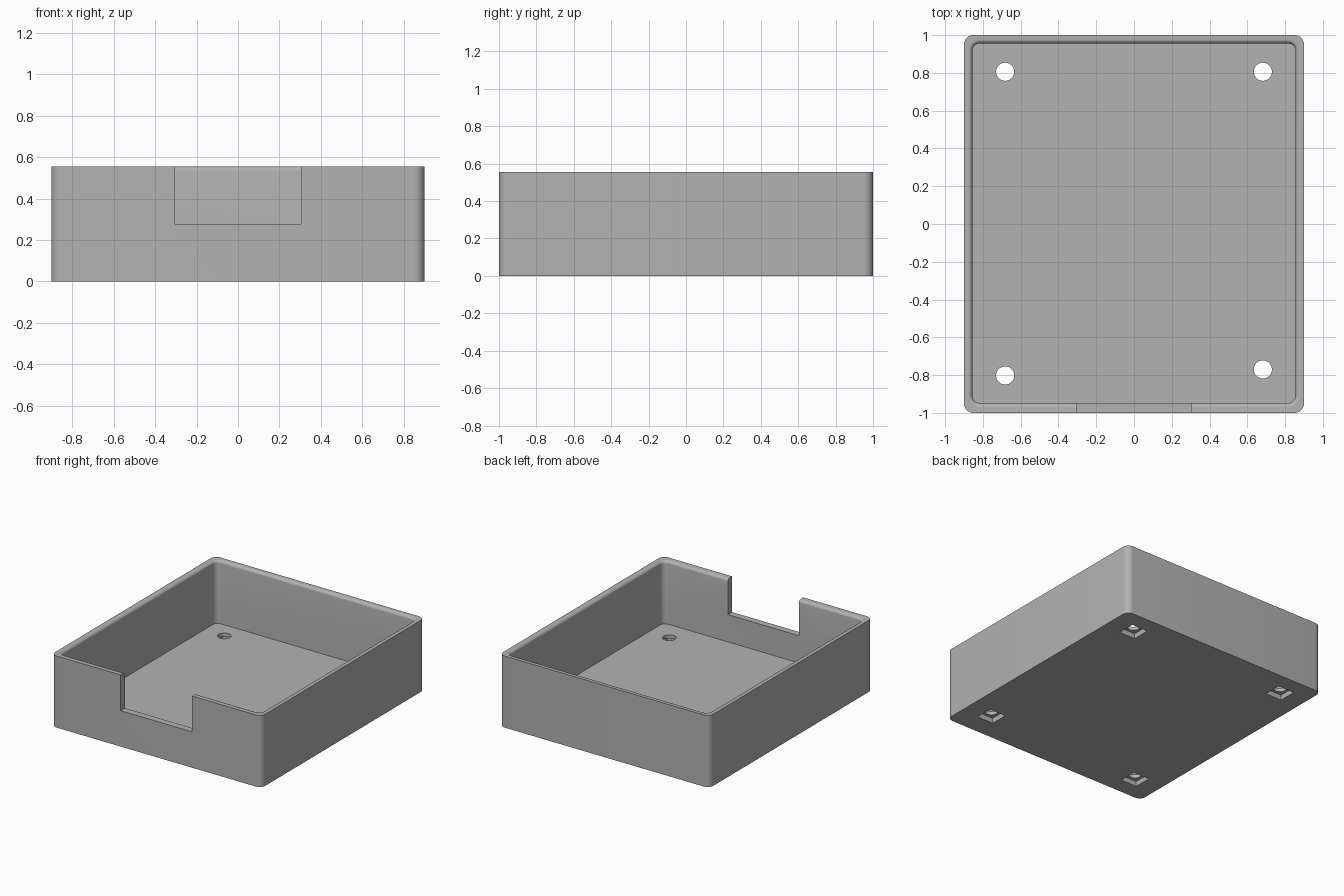
import bpy, bmesh, math

if "Cube" in bpy.data.objects:
    bpy.data.objects.remove(bpy.data.objects["Cube"])

HEIGHT, FLOOR, FILLET = 0.555, 0.067, 0.022

grey = bpy.data.materials.new("mid grey")
grey.use_nodes = True
grey.diffuse_color = (0.45, 0.45, 0.45, 1)
grey.node_tree.nodes["Principled BSDF"].inputs["Base Color"].default_value = grey.diffuse_color


def rounded_ring(bm, x, y0, y1, r, z, steps=8):
    """Closed rounded-rectangle loop of vertices."""
    ring = []
    corners = ((x - r, y1 - r), (r - x, y1 - r), (r - x, y0 + r), (x - r, y0 + r))
    for quarter, (cx, cy) in enumerate(corners):
        for i in range(steps + 1):
            a = math.pi / 2 * (quarter + i / steps)
            ring.append(bm.verts.new((cx + r * math.cos(a), cy + r * math.sin(a), z)))
    return ring


def finish(bm, name):
    bmesh.ops.recalc_face_normals(bm, faces=bm.faces[:])
    mesh = bpy.data.meshes.new(name)
    bm.to_mesh(mesh)
    bm.free()
    mesh.materials.append(grey)
    obj = bpy.data.objects.new(name, mesh)
    bpy.context.collection.objects.link(obj)
    return obj


def cut(target, name, x, y, z, sx, sy, sz, round_hole=False):
    """Subtract a hidden block or cylinder, centred at x, y, z."""
    bm = bmesh.new()
    if round_hole:
        bmesh.ops.create_cone(bm, cap_ends=True, segments=40, radius1=0.5, radius2=0.5, depth=1)
    else:
        bmesh.ops.create_cube(bm, size=1)
    bmesh.ops.scale(bm, vec=(sx, sy, sz), verts=bm.verts)
    bmesh.ops.translate(bm, vec=(x, y, z), verts=bm.verts)
    cutter = finish(bm, name)
    cutter.hide_render = True
    cutter.hide_set(True)
    cutter.display_type = 'WIRE'
    mod = target.modifiers.new(name, 'BOOLEAN')
    mod.operation = 'DIFFERENCE'
    mod.solver = 'EXACT'
    mod.object = cutter
    return cutter


# Tray shell: outer wall, flat rim, rounded inner rim edge, inner wall, floor
bm = bmesh.new()
rings = [rounded_ring(bm, 0.9, -1, 1, 0.05, z) for z in (0, HEIGHT)]
for i in range(7):
    a = math.pi / 2 * i / 6
    grow = FILLET * (1 - math.sin(a))
    rings.append(rounded_ring(bm, 0.856 + grow, -0.948 - grow, 0.956 + grow,
                              0.04 + grow, HEIGHT - FILLET * (1 - math.cos(a))))
rings.append(rounded_ring(bm, 0.856, -0.948, 0.956, 0.04, FLOOR))
for low, high in zip(rings, rings[1:]):
    for i in range(len(low)):
        j = (i + 1) % len(low)
        bm.faces.new((low[i], low[j], high[j], high[i]))
bm.faces.new(rings[0])
bm.faces.new(rings[-1])
tray = finish(bm, "tray")

# Front notch, screw holes and square pockets under the floor
cutters = [cut(tray, "notch_cutter", 0, -1, 0.478, 0.61, 0.3, 0.4)]
for n, (x, y) in enumerate(((-0.682, 0.806), (0.682, 0.806), (-0.682, -0.802), (0.682, -0.77))):
    cutters.append(cut(tray, f"hole_cutter_{n}", x, y, 0.05, 0.096, 0.096, 0.3, True))
    cutters.append(cut(tray, f"pocket_cutter_{n}", x, y, 0, 0.14, 0.14, 0.08))

# Apply the cuts, drop the cutters, shade smooth with sharp edges kept
bpy.ops.object.select_all(action='DESELECT')
tray.select_set(True)
bpy.context.view_layer.objects.active = tray
for mod in list(tray.modifiers):
    bpy.ops.object.modifier_apply(modifier=mod.name)
for cutter in cutters:
    bpy.data.objects.remove(cutter)
bpy.ops.object.shade_smooth_by_angle(angle=math.radians(30))
